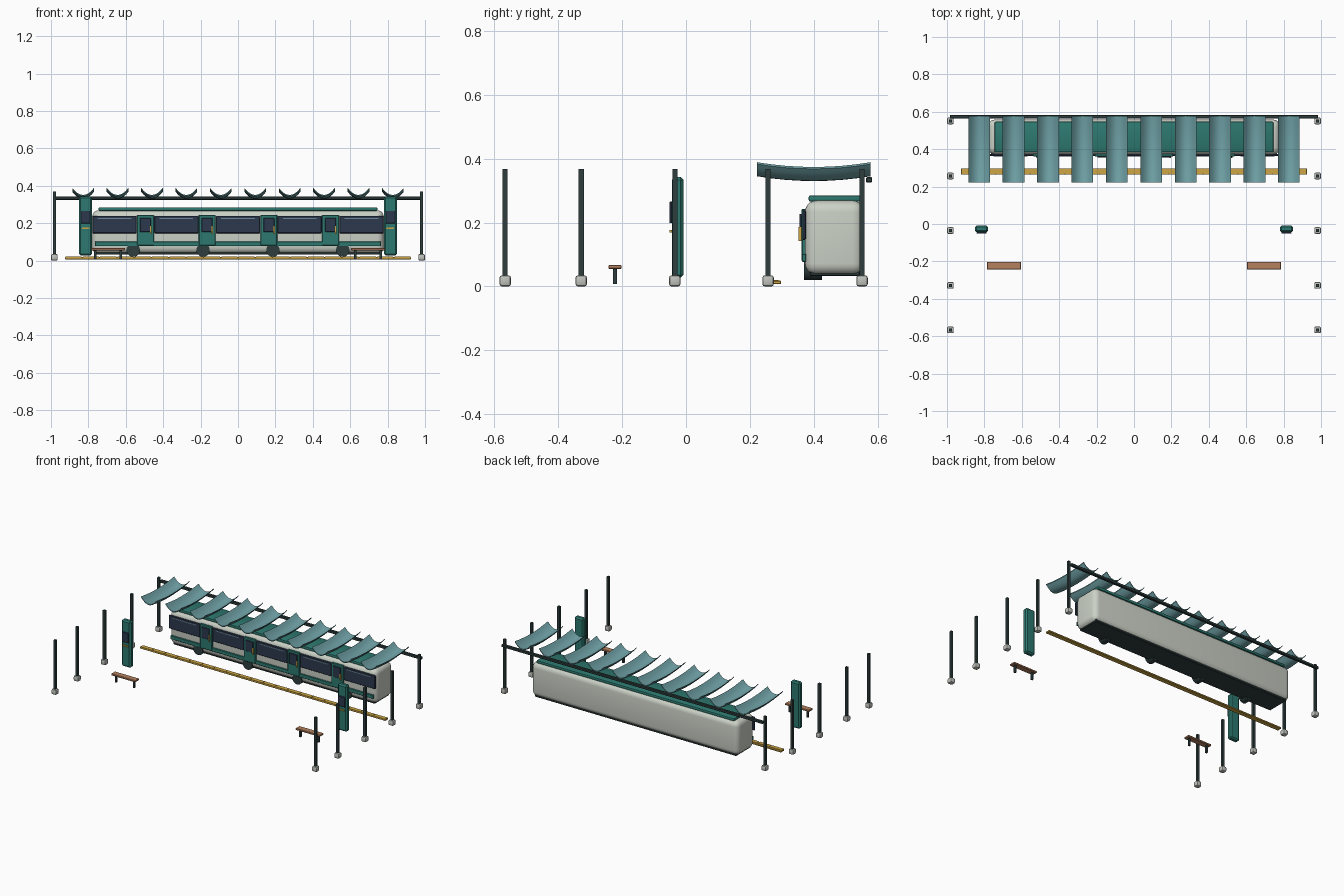
import bpy, bmesh, math
from mathutils import Matrix

if "Cube" in bpy.data.objects:
    bpy.data.objects.remove(bpy.data.objects["Cube"])


def mat(name, r, g, b):
    m = bpy.data.materials.new(name)
    m.diffuse_color = (r, g, b, 1)
    m.use_nodes = True
    m.node_tree.nodes["Principled BSDF"].inputs["Base Color"].default_value = m.diffuse_color
    return m


PALE = mat("pale grey", 0.60, 0.64, 0.57)
STONE = mat("stone grey", 0.53, 0.55, 0.51)
TEAL = mat("teal", 0.026, 0.19, 0.16)
SLATE = mat("dark slate", 0.028, 0.048, 0.048)
NAVY = mat("navy glass", 0.025, 0.04, 0.075)
GLINT = mat("glass glint", 0.15, 0.25, 0.33)
AQUA = mat("canopy aqua", 0.165, 0.37, 0.395)
GOLD = mat("gold", 0.62, 0.39, 0.06)
WOOD = mat("wood", 0.46, 0.22, 0.115)


def finish(name, bm, material, smooth=False):
    bmesh.ops.recalc_face_normals(bm, faces=bm.faces)
    me = bpy.data.meshes.new(name)
    bm.to_mesh(me)
    bm.free()
    ob = bpy.data.objects.new(name, me)
    bpy.context.collection.objects.link(ob)
    me.materials.append(material)
    if smooth:
        bpy.ops.object.select_all(action='DESELECT')
        ob.select_set(True)
        bpy.context.view_layer.objects.active = ob
        bpy.ops.object.shade_smooth_by_angle(angle=math.radians(40))
    return ob


def box(name, x, y, z, material, bevel=0, segs=1):
    """Box from (min, max) pairs, with optional rounded edges."""
    bm = bmesh.new()
    bmesh.ops.create_cube(bm, size=1)
    for v in bm.verts:
        v.co = [lo + (c + 0.5) * (hi - lo) for c, (lo, hi) in zip(v.co, (x, y, z))]
    if bevel:
        bmesh.ops.bevel(bm, geom=bm.edges[:], offset=bevel, segments=segs,
                        profile=0.5, affect='EDGES')
    return finish(name, bm, material, segs > 1)


def mid(c, w):
    return (c - w / 2, c + w / 2)


# Train body, roof pod and underframe
YF = 0.372
box("train_body", (-0.78, 0.78), (YF, 0.558), (0.036, 0.269), PALE, 0.036, 5)
box("train_roof_pod", (-0.745, 0.745), (0.384, 0.547), (0.266, 0.285), TEAL, 0.005, 2)
box("train_underframe", (-0.76, 0.76), (0.388, 0.545), (0.032, 0.06), SLATE, 0.004)
box("train_stripe", (-0.765, 0.765), (0.363, YF + 0.004), (0.077, 0.102), TEAL, 0.002)

# Train windows with a glint line
for i in range(5):
    x = (i - 2) * 0.33
    box("train_window", mid(x, 0.236), (0.364, YF + 0.003), (0.146, 0.238), NAVY, 0.003)
    box("window_glint", mid(x, 0.18), (0.3615, 0.3645), (0.221, 0.227), GLINT)

# Train doors
for i in range(4):
    x = (i - 1.5) * 0.33
    box("train_door", mid(x, 0.09), (0.361, YF + 0.004), (0.08, 0.243), TEAL, 0.003)
    box("door_window", mid(x, 0.058), (0.355, 0.363), (0.153, 0.227), NAVY, 0.002)
    box("door_handle", mid(x + 0.028, 0.007), (0.352, 0.362), (0.142, 0.186), GOLD)

# Wheels just showing below the body
for x in (-0.56, -0.187, 0.187, 0.56):
    bm = bmesh.new()
    bmesh.ops.create_cone(bm, cap_ends=True, segments=20, radius1=0.036, radius2=0.036,
                          depth=0.056,
                          matrix=Matrix.Translation((x, 0.397, 0.056)) @ Matrix.Rotation(math.pi / 2, 4, 'X'))
    finish("wheel", bm, SLATE, True)


# Sagging canopy shells
def canopy(cx):
    bm = bmesh.new()
    nx, ny, hw, t = 10, 8, 0.058, 0.006
    layers = []
    for off in (0, t):
        grid = []
        for i in range(nx + 1):
            u = 2 * i / nx - 1
            row = []
            for j in range(ny + 1):
                w = 2 * j / ny - 1
                z = 0.330 + 0.015 * w * w + 0.038 * u * u + off
                row.append(bm.verts.new((cx + hw * u, 0.4 + 0.178 * w, z)))
            grid.append(row)
        layers.append(grid)
    for g in layers:
        for i in range(nx):
            for j in range(ny):
                bm.faces.new((g[i][j], g[i + 1][j], g[i + 1][j + 1], g[i][j + 1]))
    a, b = layers
    for i in range(nx):
        for j in (0, ny):
            bm.faces.new((a[i][j], a[i + 1][j], b[i + 1][j], b[i][j]))
    for j in range(ny):
        for i in (0, nx):
            bm.faces.new((a[i][j], a[i][j + 1], b[i][j + 1], b[i][j]))
    finish("canopy_shell", bm, AQUA, True)


for i in range(10):
    canopy((i - 4.5) * 0.184)

# Canopy beam
box("canopy_beam", (-0.985, 0.985), (0.564, 0.583), (0.325, 0.343), SLATE, 0.003)

# Platform edge strip with joints
box("edge_strip", (-0.925, 0.925), (0.265, 0.298), (0.007, 0.018), GOLD, 0.002)
for i in range(20):
    box("edge_tile", mid((i - 9.5) * 0.0925, 0.086), (0.264, 0.29), (0.015, 0.0205), GOLD)

for s in (-1, 1):
    # Posts with stone footings
    for y in (-0.566, -0.328, -0.035, 0.257, 0.551):
        box("post", mid(s * 0.982, 0.016), mid(y, 0.016), (0.02, 0.368), SLATE)
        box("post_footing", mid(s * 0.982, 0.036), mid(y, 0.036), (0, 0.035), STONE, 0.008, 2)
    # Ticket pylons
    x = s * 0.815
    box("pylon", mid(x, 0.07), (-0.044, -0.008), (0.027, 0.343), TEAL, 0.009)
    box("pylon_screen", mid(x, 0.052), (-0.052, -0.043), (0.198, 0.266), NAVY, 0.002)
    box("pylon_slot", mid(x, 0.04), (-0.051, -0.043), (0.169, 0.177), GOLD)
    # Benches
    x = s * 0.695
    box("bench_seat", mid(x, 0.182), (-0.243, -0.202), (0.055, 0.067), WOOD, 0.002)
    for k in (-1, 1):
        box("bench_leg", mid(x + k * 0.068, 0.012), mid(-0.222, 0.013), (0.007, 0.056), SLATE)
